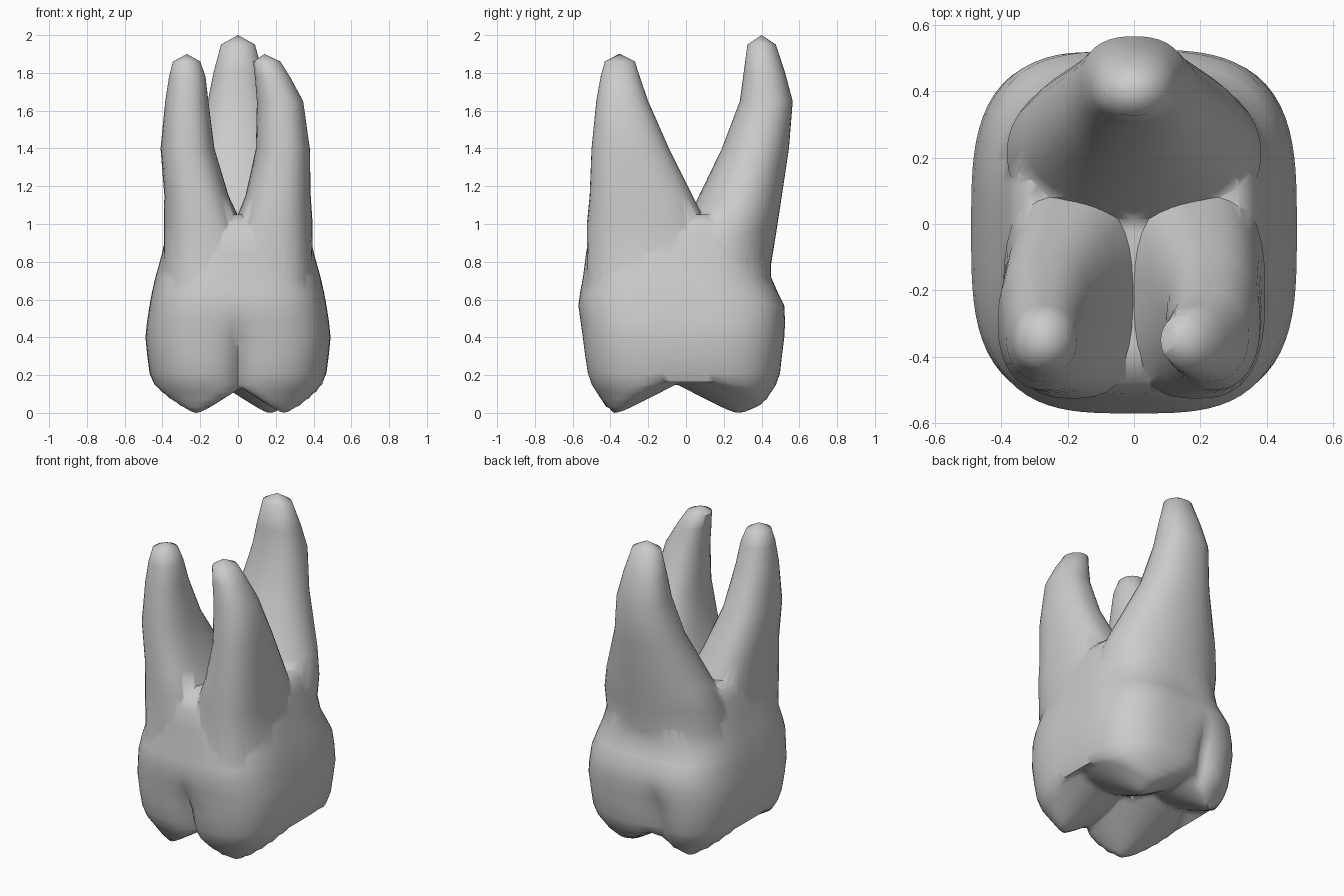
import bpy, bmesh, math


def ring(z, x0, x1, y0, y1, n, seg):
    """Rounded-box cross-section (superellipse) at height z."""
    cx, cy, hx, hy = (x0 + x1) / 2, (y0 + y1) / 2, (x1 - x0) / 2, (y1 - y0) / 2
    pts = []
    for i in range(seg):
        a = 2 * math.pi * i / seg
        c, s = math.cos(a), math.sin(a)
        r = (abs(c) ** n + abs(s) ** n) ** (-1 / n)
        pts.append((cx + hx * r * c, cy + hy * r * s, z))
    return pts


def loft(name, rings, tip):
    """Skin a stack of rings with a flat first cap and a pointed last cap."""
    bm = bmesh.new()
    rows = [[bm.verts.new(p) for p in r] for r in rings]
    seg = len(rows[0])
    for a, b in zip(rows, rows[1:]):
        for i in range(seg):
            j = (i + 1) % seg
            bm.faces.new((a[i], a[j], b[j], b[i]))
    bm.faces.new(rows[0])
    t = bm.verts.new(tip)
    for i in range(seg):
        bm.faces.new((rows[-1][i], rows[-1][(i + 1) % seg], t))
    bmesh.ops.recalc_face_normals(bm, faces=bm.faces)
    me = bpy.data.meshes.new(name)
    bm.to_mesh(me)
    bm.free()
    ob = bpy.data.objects.new(name, me)
    bpy.context.collection.objects.link(ob)
    return ob


# Crown: outer wall, then chewing surface shaped by four cusps
CUSPS = [(-0.22, -0.38, 0.0), (0.25, -0.38, 0.0), (0.17, 0.28, 0.0), (-0.28, 0.36, 0.03)]


def chew_height(x, y, s):
    cap = 0.155 + 0.12 * min(1, (1 - s) / 0.5)
    cone = min(h + 0.52 * (math.hypot(1.25 * (x - a), y - b, 0.04) - 0.04)
               for a, b, h in CUSPS)
    rim = 0.15 * (s - 0.77) / 0.19      # rounds the outer edge up to the wall
    return min(cap, max(cone, rim))


def groove(p, strength):
    """Pinch the front and back developmental grooves inward."""
    x, y, z = p
    if y < -0.2:
        y += 0.085 * strength * math.exp(-abs(x) / 0.06)
    elif y > 0.2:
        y -= 0.07 * strength * math.exp(-abs(x + 0.13) / 0.06)
    return (x, y, z)


WALL = [  # z, half width, y front, y back, groove strength, squareness
    (1.05, 0.32, -0.40, 0.36, 0, 2.6), (1.01, 0.36, -0.475, 0.42, 0, 2.6),
    (0.95, 0.38, -0.51, 0.445, 0, 2.6), (0.84, 0.403, -0.53, 0.452, 0, 2.8),
    (0.72, 0.437, -0.545, 0.45, 0, 3.0),
    (0.64, 0.455, -0.56, 0.485, 0, 3.2), (0.57, 0.468, -0.57, 0.52, 0, 3.3),
    (0.48, 0.482, -0.56, 0.525, 0.1, 3.3), (0.40, 0.49, -0.553, 0.522, 0.5, 3.3),
    (0.30, 0.48, -0.543, 0.51, 0.9, 3.3), (0.21, 0.468, -0.53, 0.50, 1, 3.3)]
SEG = 96
rings = [[groove(p, g) for p in ring(z, -hx, hx, y0, y1, n, SEG)]
         for z, hx, y0, y1, g, n in WALL]
base = ring(0, -0.468, 0.468, -0.53, 0.50, 3.3, SEG)
cy = -0.015
for k in range(19):
    s = 0.96 - 0.05 * k
    row = []
    for x, y, _ in base:
        px, py = x * s, cy + (y - cy) * s
        row.append(groove((px, py, chew_height(px, py, s)), max(0, 1 - 4 * (0.96 - s))))
    rings.append(row)
tooth = loft("molar_crown", rings, (0, cy, 0.275))

# Roots: z, x min, x max, y min, y max, squareness
ROOTS = {
    "front_left_root": ([
        (0.60, -0.39, 0.03, -0.52, 0.13, 2.7), (1.00, -0.393, 0.02, -0.525, 0.11, 2.7),
        (1.15, -0.39, -0.05, -0.51, 0.035, 2.6), (1.40, -0.41, -0.125, -0.50, -0.09, 2.3),
        (1.65, -0.385, -0.157, -0.475, -0.20, 2.2), (1.78, -0.365, -0.172, -0.452, -0.245, 2.2),
        (1.86, -0.345, -0.20, -0.43, -0.27, 2)], (-0.27, -0.355, 1.9)),
    "front_right_root": ([
        (0.60, -0.03, 0.39, -0.52, 0.13, 2.7), (1.00, -0.02, 0.395, -0.525, 0.11, 2.7),
        (1.15, 0.04, 0.385, -0.51, 0.035, 2.6), (1.40, 0.095, 0.38, -0.50, -0.09, 2.3),
        (1.65, 0.10, 0.345, -0.475, -0.20, 2.2), (1.78, 0.09, 0.275, -0.452, -0.245, 2.2),
        (1.86, 0.08, 0.225, -0.43, -0.27, 2)], (0.14, -0.35, 1.9)),
    "back_root": ([
        (0.60, -0.38, 0.38, -0.10, 0.42, 2.2), (0.95, -0.383, 0.383, -0.05, 0.477, 2.1),
        (1.10, -0.335, 0.335, 0.045, 0.50, 2.1), (1.40, -0.215, 0.215, 0.19, 0.545, 2.1),
        (1.65, -0.16, 0.16, 0.285, 0.565, 2.4), (1.80, -0.13, 0.13, 0.305, 0.525, 2.2),
        (1.95, -0.09, 0.09, 0.325, 0.475, 2)], (0, 0.40, 2.0)),
}
bpy.context.view_layer.objects.active = tooth
for name, (rows, tip) in ROOTS.items():
    root = loft(name, [ring(*r, 40) for r in rows], tip)
    mod = tooth.modifiers.new("join_" + name, 'BOOLEAN')
    mod.operation, mod.solver, mod.object = 'UNION', 'EXACT', root
    bpy.ops.object.modifier_apply(modifier=mod.name)
    bpy.data.objects.remove(root)

# Smooth finish
tooth.name = "molar_tooth"
tooth.select_set(True)
bpy.ops.object.shade_smooth_by_angle(angle=math.radians(60))
